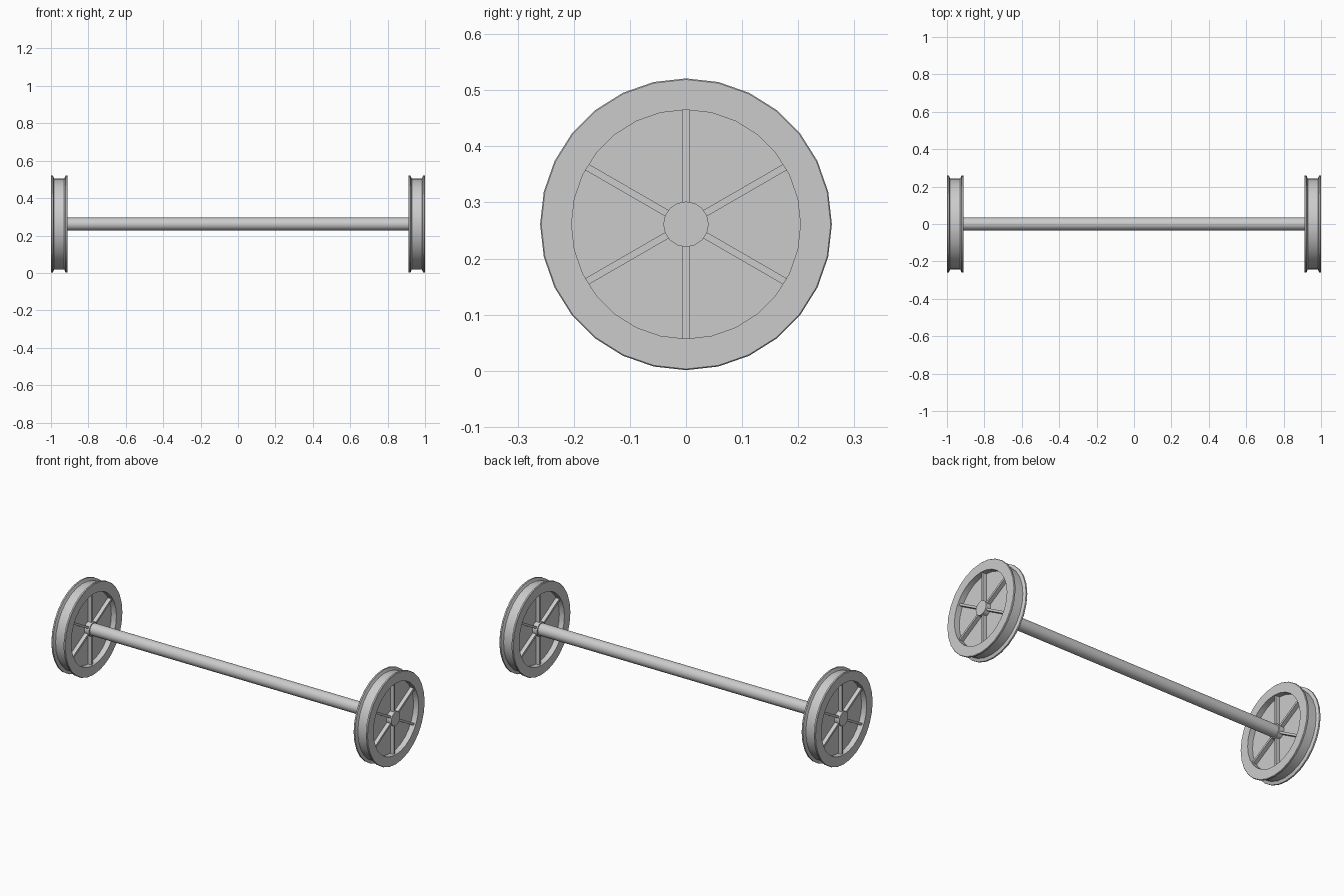
import bpy, bmesh, math
from mathutils import Matrix

if "Cube" in bpy.data.objects:
    bpy.data.objects.remove(bpy.data.objects["Cube"])

AXLE_Z = 0.261
WHEEL_X = 0.956

steel = bpy.data.materials.new("grey_steel")
steel.use_nodes = True
steel.diffuse_color = (0.6, 0.6, 0.6, 1)
steel.node_tree.nodes["Principled BSDF"].inputs["Base Color"].default_value = (0.6, 0.6, 0.6, 1)


def finish(name, bm, x):
    bmesh.ops.recalc_face_normals(bm, faces=bm.faces)
    mesh = bpy.data.meshes.new(name)
    bm.to_mesh(mesh)
    bm.free()
    mesh.materials.append(steel)
    obj = bpy.data.objects.new(name, mesh)
    obj.location = (x, 0, AXLE_Z)
    bpy.context.collection.objects.link(obj)
    bpy.ops.object.select_all(action="DESELECT")
    obj.select_set(True)
    bpy.context.view_layer.objects.active = obj
    bpy.ops.object.shade_smooth_by_angle(angle=math.radians(30))


def lathe(name, profile, sides, x, closed=False):
    """Spin (x, radius) points around the x axis, with a vertex at the top."""
    bm = bmesh.new()
    rings = []
    for px, r in profile:
        rings.append([bm.verts.new((px, r * math.sin(a), r * math.cos(a)))
                      for a in (math.tau * i / sides for i in range(sides))])
    pairs = list(zip(rings, rings[1:]))
    if closed:
        pairs.append((rings[-1], rings[0]))
    else:
        bm.faces.new(rings[0])
        bm.faces.new(rings[-1])
    for a, b in pairs:
        for i in range(sides):
            j = (i + 1) % sides
            bm.faces.new((a[i], a[j], b[j], b[i]))
    finish(name, bm, x)


def spokes(name, x):
    bm = bmesh.new()
    for i in range(6):
        turn = Matrix.Rotation(math.tau * i / 6, 4, "X")
        place = Matrix.Translation((0, 0, 0.12))
        size = Matrix.Diagonal((0.068, 0.0125, 0.174, 1))
        bmesh.ops.create_cube(bm, size=1, matrix=turn @ place @ size)
    finish(name, bm, x)


# Half of the grooved rim section, mirrored across the wheel's middle
half = [(0.044, 0.204), (0.044, 0.258), (0.042, 0.26), (0.034, 0.26),
        (0.031, 0.252), (0.027, 0.244)]
rim = half + [(-x, r) for x, r in reversed(half)]

for side, sign in (("left", 1), ("right", -1)):
    x = sign * WHEEL_X
    lathe(side + "_rim", rim, 28, x, closed=True)
    lathe(side + "_web", [(-0.012, 0.207), (0.012, 0.207)], 28, x)
    lathe(side + "_hub", [(-0.042, 0.0405), (0.042, 0.0405)], 16, x)
    spokes(side + "_spokes", x)

# Shaft joining the two wheels
lathe("axle", [(-0.95, 0.034), (0.95, 0.034)], 24, 0)
